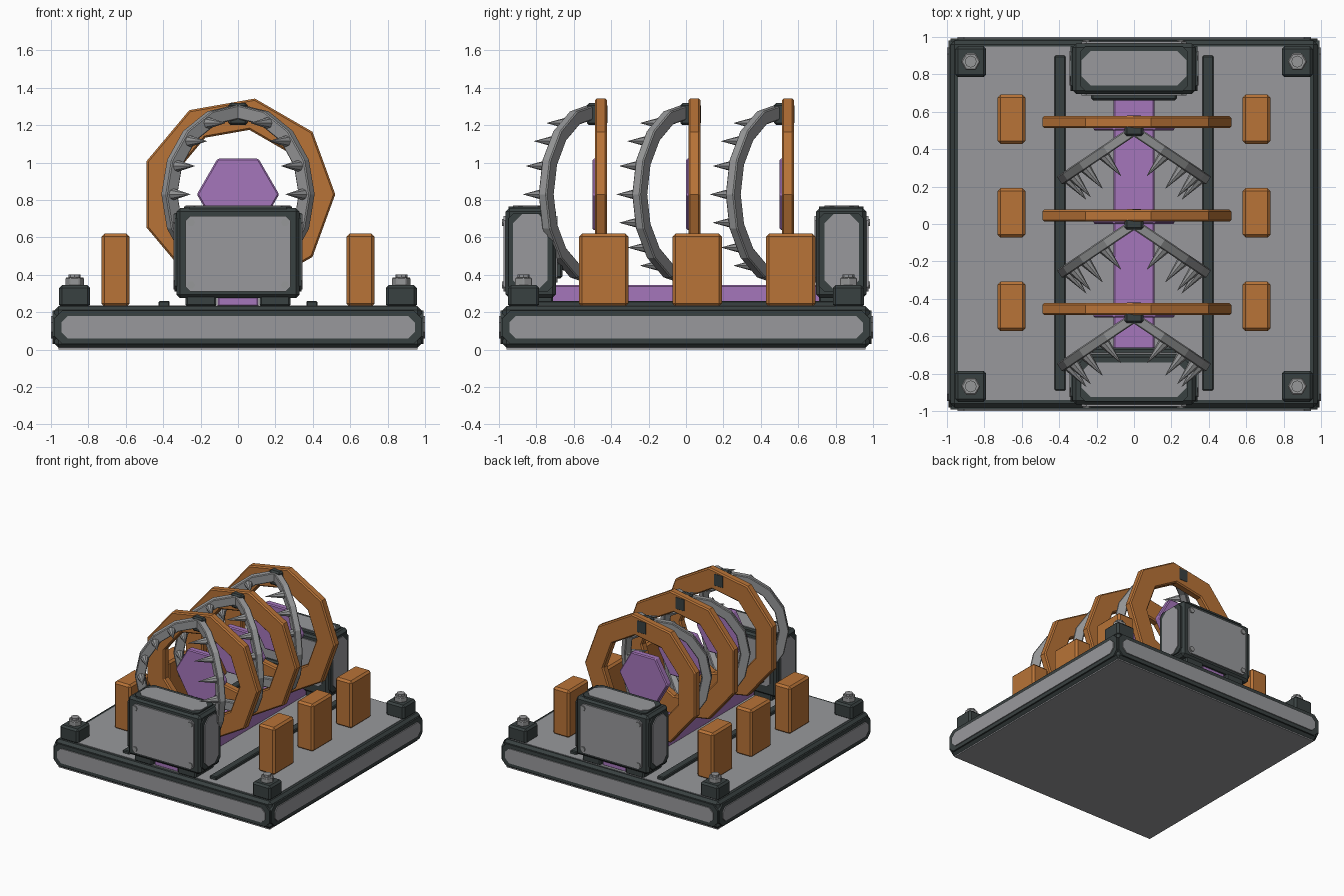
import bpy, bmesh, math
from mathutils import Matrix, Vector

if "Cube" in bpy.data.objects:
    bpy.data.objects.remove(bpy.data.objects["Cube"])


def material(name, rgb):
    m = bpy.data.materials.new(name)
    lin = [((c / 255 + 0.055) / 1.055) ** 2.4 for c in rgb]
    m.diffuse_color = (*lin, 1)
    m.use_nodes = True
    m.node_tree.nodes["Principled BSDF"].inputs["Base Color"].default_value = m.diffuse_color
    return m


COPPER = material("copper", (184, 115, 55))
PURPLE = material("purple", (165, 118, 187))
GREY = material("grey", (152, 153, 156))
STEEL = material("steel", (150, 151, 152))
DARK = material("dark_iron", (57, 65, 65))


def finish(name, bm, mat):
    bmesh.ops.recalc_face_normals(bm, faces=bm.faces)
    me = bpy.data.meshes.new(name)
    bm.to_mesh(me)
    bm.free()
    me.materials.append(mat)
    ob = bpy.data.objects.new(name, me)
    bpy.context.collection.objects.link(ob)
    return ob


def bevel(bm, w):
    if w:
        bmesh.ops.bevel(bm, geom=bm.edges[:], offset=w, segments=1, affect='EDGES')


def box(name, x, y, z, mat, bev=0.0):
    """Box from (min, max) ranges with chamfered edges."""
    bm = bmesh.new()
    c = [(a + b) / 2 for a, b in (x, y, z)]
    s = [b - a for a, b in (x, y, z)]
    bmesh.ops.create_cube(bm, size=1, matrix=Matrix.Translation(c) @ Matrix.Diagonal((*s, 1)))
    bevel(bm, bev)
    return finish(name, bm, mat)


def prism(name, pts, axis, a, b, mat, bev=0.0):
    """Extrude a 2D outline along an axis from a to b."""
    put = {'x': lambda u, v: (a, u, v), 'y': lambda u, v: (u, a, v), 'z': lambda u, v: (u, v, a)}[axis]
    bm = bmesh.new()
    f = bm.faces.new([bm.verts.new(put(u, v)) for u, v in pts])
    r = bmesh.ops.extrude_face_region(bm, geom=[f])
    d = Vector([(b - a) * (axis == k) for k in 'xyz'])
    bmesh.ops.translate(bm, vec=d, verts=[v for v in r['geom'] if isinstance(v, bmesh.types.BMVert)])
    bevel(bm, bev)
    return finish(name, bm, mat)


def octagon(u0, u1, v0, v1, c):
    return [(u0 + c, v0), (u1 - c, v0), (u1, v0 + c), (u1, v1 - c),
            (u1 - c, v1), (u0 + c, v1), (u0, v1 - c), (u0, v0 + c)]


def polygon(n, r, cx, cy, start=0.0):
    return [(cx + r * math.cos(start + math.tau * i / n), cy + r * math.sin(start + math.tau * i / n))
            for i in range(n)]


def sweep(bm, profile, n, a0, a1, mtx):
    """Sweep a (radius, depth) section around the local y axis."""
    full = abs(a1 - a0 - math.tau) < 1e-6
    rows = []
    for i in range(n if full else n + 1):
        a = a0 + (a1 - a0) * i / n
        rows.append([bm.verts.new(mtx @ Vector((r * math.cos(a), t, r * math.sin(a)))) for r, t in profile])
    k = len(profile)
    for i in range(n):
        p, q = rows[i], rows[(i + 1) % len(rows)]
        for j in range(k):
            bm.faces.new((p[j], p[(j + 1) % k], q[(j + 1) % k], q[j]))
    if not full:
        bm.faces.new(rows[0])
        bm.faces.new(rows[-1][::-1])


# base slab with grey panels on every side
box("base_body", (-.98, .98), (-.98, .98), (.01, .232), DARK, .02)
box("base_bottom", (-.96, .96), (-.96, .96), (0, .02), GREY)
prism("base_top_plate", octagon(-.94, .94, -.94, .95, .01), 'z', .225, .236, GREY)
for s in (-1, 1):
    for axis in 'xy':
        prism("base_side_frame", octagon(-.98, .98, .03, .21, .04), axis, s * .97, s * .992, DARK)
        prism("base_side_panel", octagon(-.945, .945, .06, .18, .035), axis, s * .98, s * 1.0, GREY)
    # floor rails
    box("floor_rail", (s * .395 - .03, s * .395 + .03), (-.89, .9), (.23, .26), DARK, .006)
    # corner posts with bolts
    for t in (-1, 1):
        x, y = s * .873, t * .868
        box("corner_post", (x - .083, x + .083), (y - .083, y + .083), (.225, .345), DARK, .015)
        prism("bolt_head", polygon(6, .052, x, y), 'z', .34, .385, STEEL, .006)
        prism("bolt_tip", polygon(8, .032, x, y), 'z', .38, .402, STEEL)

# purple channel between the end boxes
box("energy_strip", (-.11, .11), (-.93, .93), (.23, .345), PURPLE, .008)

# end boxes
for s in (-1, 1):
    def yr(a, b):
        return tuple(sorted((s * a, s * b)))
    box("end_box_body", (-.33, .33), yr(.695, .965), (.275, .757), DARK, .02)
    y0, y1 = yr(.74, .925)
    prism("end_box_top_frame", octagon(-.29, .29, *yr(.71, .95), .03), 'z', .75, .766, DARK)
    prism("end_box_top_panel", octagon(-.28, .28, y0, y1, .05), 'z', .755, .771, GREY)
    for k in (-1, 1):
        prism("end_box_side_frame", octagon(*yr(.71, .95), .31, .73, .03), 'x', k * .32, k * .34, DARK)
        prism("end_box_side_panel", octagon(y0, y1, .32, .725, .05), 'x', k * .33, k * .346, GREY)
        box("end_box_foot", tuple(sorted((k * .115, k * .28))), yr(.71, .95), (.23, .3), DARK, .01)
        for z in (.345, .68):
            prism("end_box_rivet", polygon(6, .022, k * .252, z), 'y', s * .97, s * .985, STEEL)
    prism("end_box_outer_panel", octagon(-.28, .28, .31, .715, .025), 'y', s * .955, s * .977, GREY)
    prism("end_box_inner_panel", octagon(-.28, .28, .36, .715, .025), 'y', s * .70, s * .687, GREY)
    box("end_box_inner_bar", (-.23, .23), yr(.66, .70), (.38, .47), DARK, .012)

# three ring stations
TILT = math.radians(34)
for yc in (-.455, .045, .545):
    # nine-sided copper ring
    bm = bmesh.new()
    sweep(bm, octagon(.35, .52, -.0325, .0325, .01), 9, 0, math.tau, Matrix.Translation((0, yc, .83)))
    finish("copper_ring", bm, COPPER)
    # hexagonal lens
    prism("hex_lens", polygon(6, .22, 0, .83), 'y', yc - .045, yc + .012, PURPLE, .008)
    # hinge at the top of the ring
    box("jaw_hinge", (-.05, .05), (yc - .075, yc + .034), (1.2, 1.318), DARK, .012)
    for s in (-1, 1):
        # swung-open half ring jaw with spikes
        m = (Matrix.Translation((0, yc - .045, .83)) @ Matrix.Diagonal((s, 1, 1, 1))
             @ Matrix.Rotation(-TILT, 4, 'Z'))
        bm = bmesh.new()
        sweep(bm, octagon(.405, .48, -.027, .027, .006), 8, -math.pi / 2, math.pi / 2, m)
        finish("jaw_arc", bm, STEEL)
        d = Vector((-.64 * s, -.77, 0)).normalized()
        bm = bmesh.new()
        for i in range(-3, 4):
            a = math.radians(20.4 * i)
            p = m @ Vector((.435 * math.cos(a), 0, .435 * math.sin(a)))
            bmesh.ops.create_cone(bm, cap_ends=True, segments=8, radius1=.036, radius2=.001, depth=.165,
                                  matrix=Matrix.Translation(p + d * .0825) @ d.to_track_quat('Z', 'Y').to_matrix().to_4x4())
        finish("jaw_spikes", bm, STEEL)
        # copper coil blocks
        box("copper_block", (s * .655 - .075, s * .655 + .075), (yc + .015 - .132, yc + .015 + .132),
            (.23, .62), COPPER, .016)
